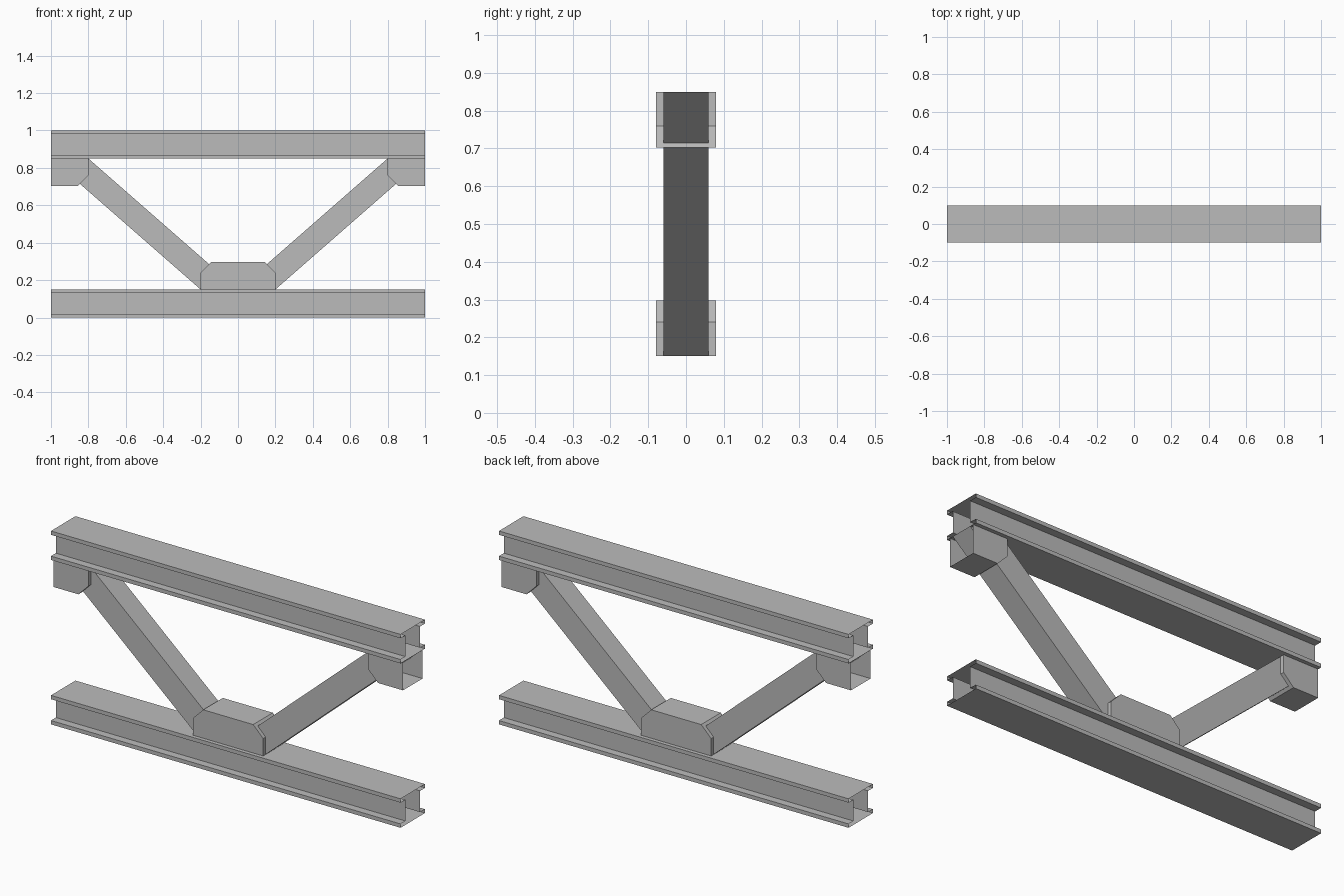
import bpy
import bmesh
from mathutils import Vector

cube = bpy.data.objects.get("Cube")
if cube:
    bpy.data.objects.remove(cube, do_unlink=True)

steel = bpy.data.materials.new("grey_steel")
steel.use_nodes = True
GREY = (0.5, 0.5, 0.5, 1)
steel.diffuse_color = GREY
steel.node_tree.nodes["Principled BSDF"].inputs["Base Color"].default_value = GREY


def sweep(name, outline, offset, closed=True, capped=False):
    """Sweep an outline along an offset, leaving the ends open unless capped."""
    bm = bmesh.new()
    start = [bm.verts.new(p) for p in outline]
    end = [bm.verts.new(Vector(p) + Vector(offset)) for p in outline]
    n = len(outline)
    for i in range(n if closed else n - 1):
        j = (i + 1) % n
        bm.faces.new((start[i], start[j], end[j], end[i]))
    if capped:
        bm.faces.new(start)
        bm.faces.new(end)
    bmesh.ops.recalc_face_normals(bm, faces=bm.faces)
    # An open shell must face away from its own middle
    middle = sum((v.co for v in bm.verts), Vector()) / len(bm.verts)
    facing = sum(f.normal.dot(f.calc_center_median() - middle) * f.calc_area() for f in bm.faces)
    if facing < 0:
        bmesh.ops.reverse_faces(bm, faces=bm.faces)
    mesh = bpy.data.meshes.new(name)
    bm.to_mesh(mesh)
    bm.free()
    mesh.materials.append(steel)
    obj = bpy.data.objects.new(name, mesh)
    bpy.context.collection.objects.link(obj)
    return obj


# Hollow flanged beams with open ends
HEIGHT, FLANGE, LIP, WEB = 0.15, 0.02, 0.1, 0.06
half = [(LIP, 0), (LIP, FLANGE), (WEB, FLANGE),
        (WEB, HEIGHT - FLANGE), (LIP, HEIGHT - FLANGE), (LIP, HEIGHT)]
section = half + [(-y, z) for y, z in reversed(half)]
for name, base in (("bottom_beam", 0), ("top_beam", 1 - HEIGHT)):
    sweep(name, [(-1, y, base + z) for y, z in section], (2, 0, 0))

# Slanted braces, cut level where they meet the beams
LOW, HIGH = HEIGHT, 1 - HEIGHT
for side, label in ((1, "left"), (-1, "right")):
    foot = [(0, -WEB, LOW), (0.2 * side, -WEB, LOW),
            (0.2 * side, WEB, LOW), (0, WEB, LOW)]
    sweep(label + "_brace", foot, (0.8 * side, 0, HIGH - LOW))

# Chamfered joint housings
DEPTH, CHAMFER, THICK = 0.147, 0.057, 0.08
KINK = DEPTH - CHAMFER
arch = [(-0.2, 0), (-0.2, KINK), (CHAMFER - 0.2, DEPTH),
        (0.2 - CHAMFER, DEPTH), (0.2, KINK), (0.2, 0)]
sweep("centre_joint", [(x, -THICK, LOW + z) for x, z in arch],
      (0, 2 * THICK, 0), capped=True)

# End joints are half housings, open at the outer end
corner = [(0.8, 0), (0.8, KINK), (0.8 + CHAMFER, DEPTH), (1, DEPTH), (1, 0)]
for side, label in ((1, "left"), (-1, "right")):
    joint = sweep(label + "_end_joint",
                  [(side * x, -THICK, HIGH - z) for x, z in corner],
                  (0, 2 * THICK, 0), capped=True)
    bm = bmesh.new()
    bm.from_mesh(joint.data)
    outer = [f for f in bm.faces if f.normal.x * side > 0.9]
    bmesh.ops.delete(bm, geom=outer, context='FACES')
    bm.to_mesh(joint.data)
    bm.free()
